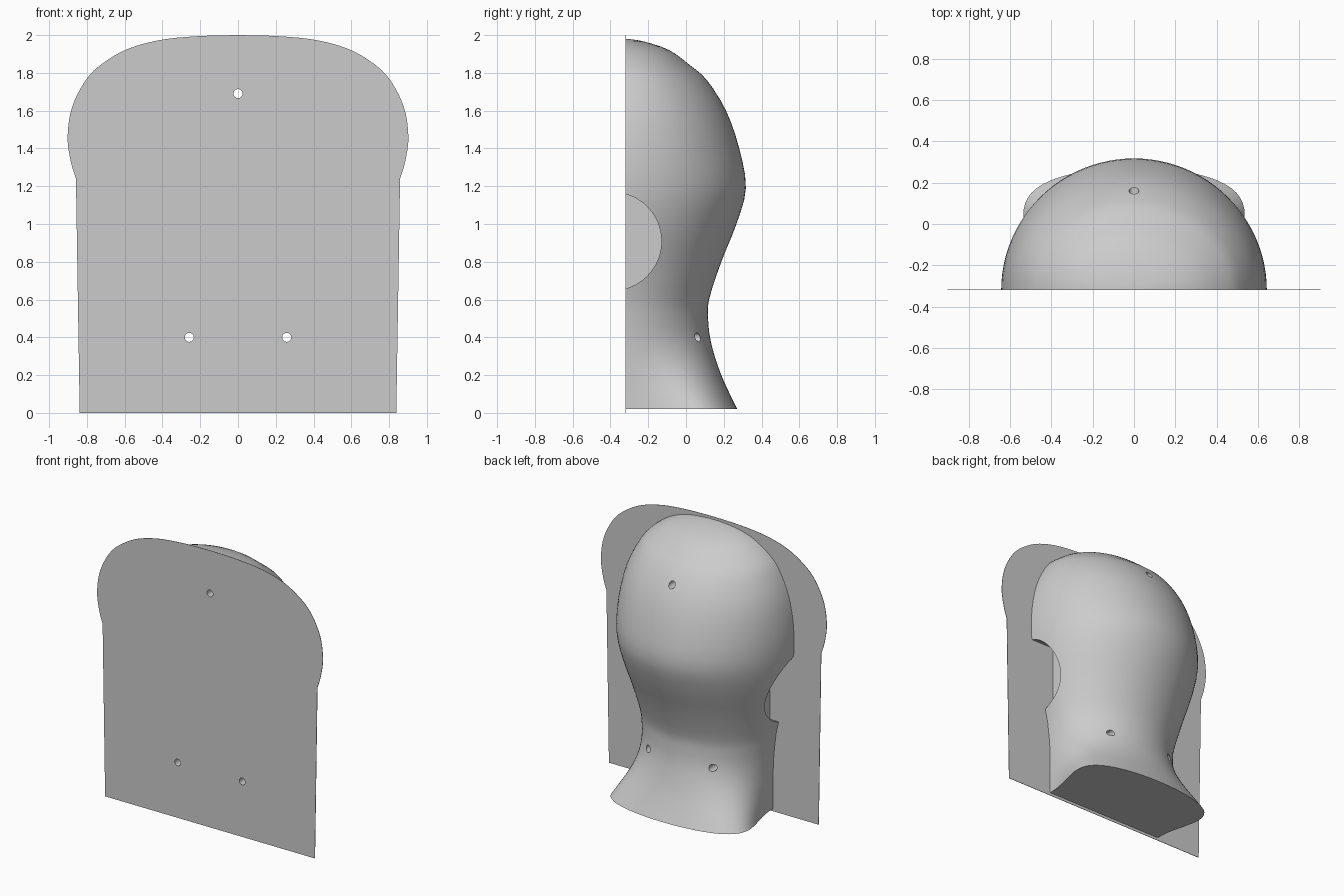
import bpy, bmesh, math
from mathutils import Vector, Matrix

cube = bpy.data.objects.get("Cube")
if cube:
    bpy.data.objects.remove(cube, do_unlink=True)

FRONT = -0.32

grey = bpy.data.materials.new("light_grey")
grey.use_nodes = True
grey.diffuse_color = (0.6, 0.6, 0.6, 1)
grey.node_tree.nodes["Principled BSDF"].inputs["Base Color"].default_value = (0.6, 0.6, 0.6, 1)


def spline(points, steps):
    """Catmull-Rom curve through points of any dimension."""
    pts = [Vector(p) for p in points]
    out = []
    for i in range(len(pts) - 1):
        a, b, c, d = pts[max(i - 1, 0)], pts[i], pts[i + 1], pts[min(i + 2, len(pts) - 1)]
        for s in range(steps):
            t = s / steps
            out.append(0.5 * (2 * b + (c - a) * t + (2 * a - 5 * b + 4 * c - d) * t ** 2
                              + (3 * b - a - 3 * c + d) * t ** 3))
    return out + [pts[-1]]


def make_object(name, bm):
    bmesh.ops.recalc_face_normals(bm, faces=bm.faces)
    mesh = bpy.data.meshes.new(name)
    bm.to_mesh(mesh)
    bm.free()
    mesh.materials.append(grey)
    obj = bpy.data.objects.new(name, mesh)
    bpy.context.collection.objects.link(obj)
    return obj


def cylinder(name, radius, start, end, sides):
    start, end = Vector(start), Vector(end)
    axis = end - start
    turn = axis.to_track_quat('Z', 'Y').to_matrix().to_4x4()
    bm = bmesh.new()
    bmesh.ops.create_cone(bm, cap_ends=True, segments=sides, radius1=radius, radius2=radius,
                          depth=axis.length, matrix=Matrix.Translation((start + end) / 2) @ turn)
    obj = make_object(name, bm)
    obj.hide_render = True
    return obj


def select_only(obj):
    bpy.ops.object.select_all(action='DESELECT')
    obj.select_set(True)
    bpy.context.view_layer.objects.active = obj


def cut(obj, cutters):
    select_only(obj)
    for c in cutters:
        mod = obj.modifiers.new("cut", 'BOOLEAN')
        mod.operation = 'DIFFERENCE'
        mod.solver = 'EXACT'
        mod.object = c
        bpy.ops.object.modifier_apply(modifier=mod.name)


# Half head: height, half width, depth, flare of the neck base
sections = spline([
    (0.02, 0.475, 0.59, 1), (0.1, 0.475, 0.55, 0.75), (0.2, 0.475, 0.505, 0.42),
    (0.3, 0.475, 0.47, 0.17), (0.4, 0.48, 0.445, 0.04), (0.5, 0.49, 0.435, 0),
    (0.6, 0.505, 0.44, 0), (0.8, 0.555, 0.505, 0), (1.0, 0.61, 0.585, 0),
    (1.19, 0.64, 0.635, 0), (1.4, 0.635, 0.6, 0), (1.6, 0.595, 0.53, 0),
    (1.76, 0.52, 0.43, 0), (1.84, 0.45, 0.34, 0), (1.92, 0.33, 0.23, 0),
    (1.965, 0.19, 0.1, 0), (1.98, 0.04, 0.01, 0)], 3)
bm = bmesh.new()
ARC = 48
rings = []
for z, w, d, flare in sections:
    ring = []
    for i in range(ARC + 1):
        t = math.pi * i / ARC
        x = w * math.cos(t) + flare * 0.27 * math.sin(2 * t) * math.sin(t)
        ring.append(bm.verts.new((x, FRONT + 0.002 + d * math.sin(t), z)))
    rings.append(ring)
for low, high in zip(rings, rings[1:]):
    for i in range(ARC + 1):
        j = (i + 1) % (ARC + 1)
        bm.faces.new((low[i], low[j], high[j], high[i]))
bm.faces.new(rings[0])
bm.faces.new(rings[-1])
head = make_object("half_head", bm)

# Backing plate with a rounded top
side = spline([(0.858, 1.24), (0.885, 1.33), (0.902, 1.46), (0.878, 1.62), (0.8, 1.77),
               (0.7, 1.862), (0.57, 1.932), (0.4, 1.976), (0.2, 1.995), (0, 2)], 5)
right_half = [Vector((0.838, 0))] + side
outline = right_half + [Vector((-p.x, p.y)) for p in reversed(right_half[:-1])]
bm = bmesh.new()
face = bm.faces.new([bm.verts.new((p.x, FRONT, p.y)) for p in outline])
new = bmesh.ops.extrude_face_region(bm, geom=[face])["geom"]
bmesh.ops.translate(bm, vec=(0, 0.003, 0), verts=[v for v in new if isinstance(v, bmesh.types.BMVert)])
plate = make_object("backing_plate", bm)

# Peg holes through head and plate, ear pockets in the head sides
holes = [cylinder("hole_cutter", 0.024, (x, -0.6, z), (x, 0.6, z), 24)
         for x, z in ((0, 1.69), (-0.258, 0.4), (0.258, 0.4))]
pockets = [cylinder("ear_cutter", 0.26, (s * 0.45, -0.39, 0.908), (s * 1.0, -0.39, 0.908), 64)
           for s in (-1, 1)]
cut(head, holes + pockets)
cut(plate, holes)
for c in holes + pockets:
    bpy.data.objects.remove(c, do_unlink=True)

select_only(head)
bpy.ops.object.shade_smooth_by_angle(angle=math.radians(35))
